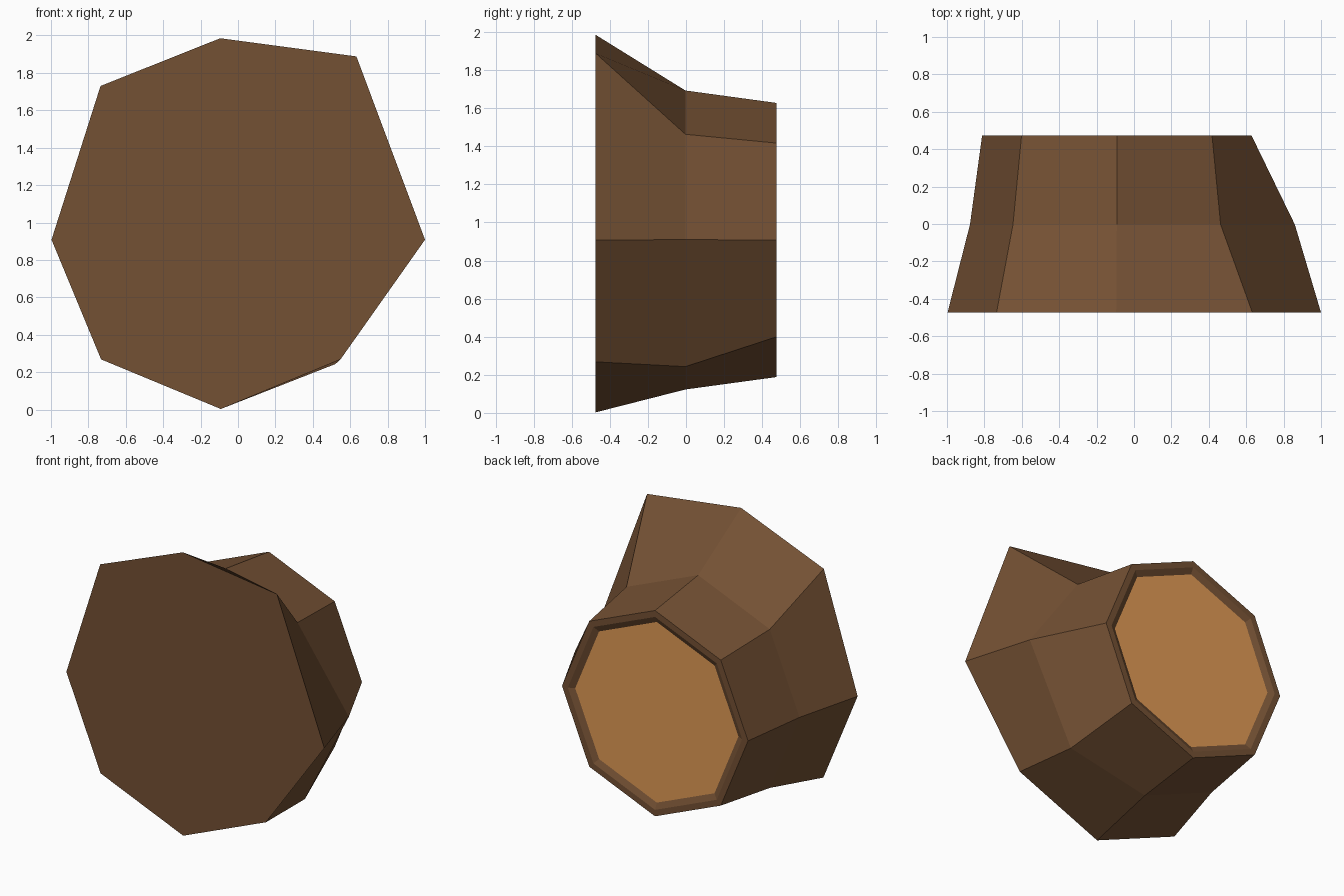
import bpy, bmesh
from math import cos, sin, pi

if "Cube" in bpy.data.objects:
    bpy.data.objects.remove(bpy.data.objects["Cube"], do_unlink=True)


def material(name, color):
    m = bpy.data.materials.new(name)
    m.use_nodes = True
    m.diffuse_color = color
    m.node_tree.nodes["Principled BSDF"].inputs["Base Color"].default_value = color
    return m


bark = material("dark brown bark", (0.175, 0.082, 0.034, 1))
wood = material("tan cut wood", (0.75, 0.325, 0.09, 1))

SIDES, CX, CZ = 8, -0.092, 0.908

# Rings from the front face to the recessed cut: (y, radius)
RINGS = [(-0.474, 0.905), (-0.003, 0.785), (0.474, 0.72), (0.474, 0.675), (0.454, 0.632)]

# Irregular corners that break the regular octagon: (ring, corner) -> (x, z)
PULLED = {
    (0, 0): (1.0, 0.908),
    (0, 1): (0.633, 1.888),
    (0, 2): (-0.095, 1.985),
    (0, 3): (-0.735, 1.73),
    (1, 0): (0.86, 0.91),
    (1, 7): (0.52, 0.243),
}

bm = bmesh.new()
rings = []
for r, (y, radius) in enumerate(RINGS):
    ring = []
    for i in range(SIDES):
        a = 2 * pi * i / SIDES
        x, z = PULLED.get((r, i), (CX + radius * cos(a), CZ + radius * sin(a)))
        ring.append(bm.verts.new((x, y, z)))
    rings.append(ring)

# Sides, rim and sloped lip
for a, b in zip(rings, rings[1:]):
    for i in range(SIDES):
        j = (i + 1) % SIDES
        bm.faces.new((a[i], a[j], b[j], b[i]))

# Front cap and recessed cut face
bm.faces.new(rings[0])
cut = bm.faces.new(rings[-1])
cut.material_index = 1
bmesh.ops.recalc_face_normals(bm, faces=bm.faces)

mesh = bpy.data.meshes.new("tree_stump")
bm.to_mesh(mesh)
bm.free()
mesh.materials.append(bark)
mesh.materials.append(wood)
stump = bpy.data.objects.new("tree_stump", mesh)
bpy.context.collection.objects.link(stump)
